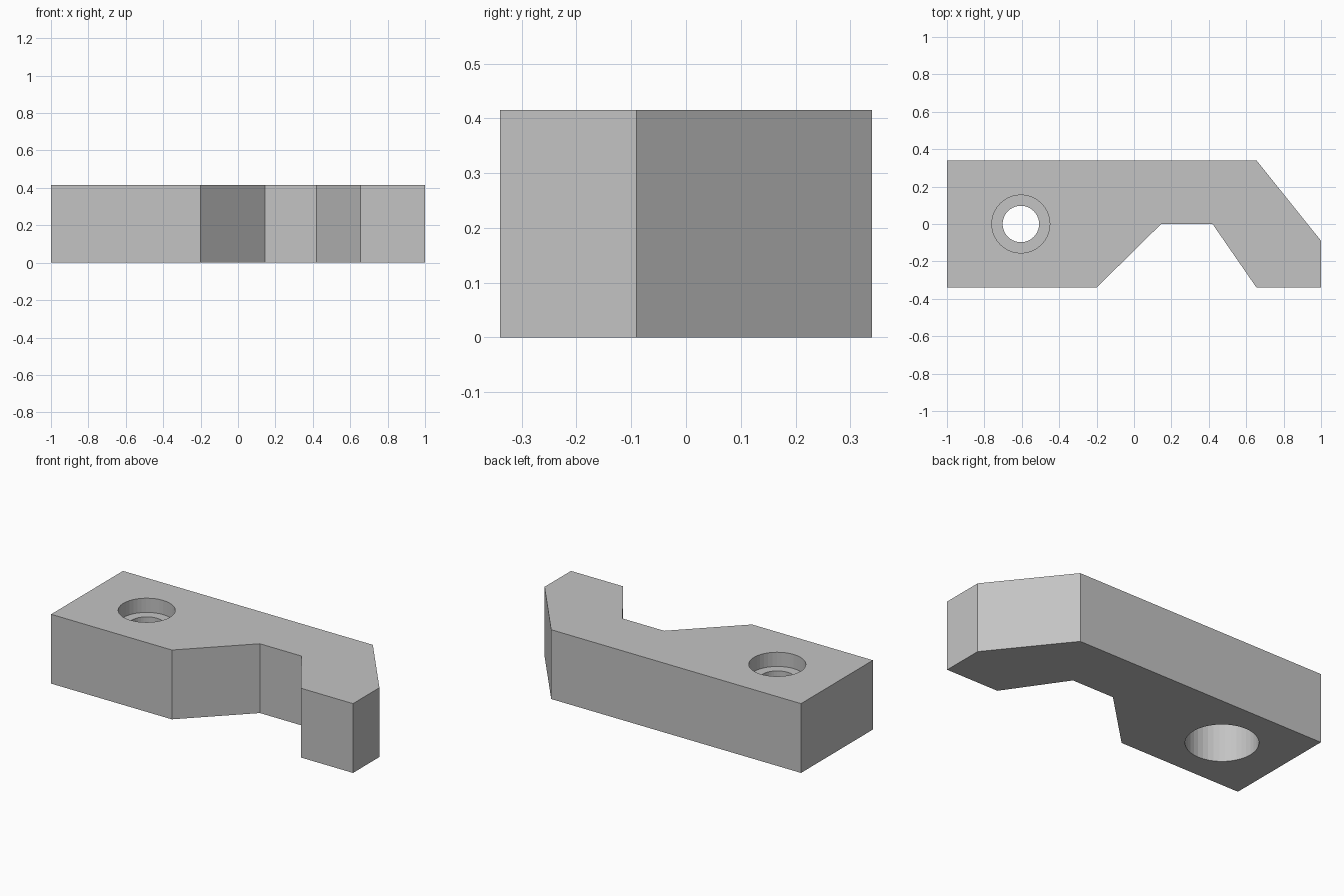
import bpy, bmesh
from math import cos, sin, tau

HEIGHT = 0.415
SIDES = 40
HOLE_X = -0.605

cube = bpy.data.objects.get("Cube")
if cube:
    bpy.data.objects.remove(cube, do_unlink=True)

grey = bpy.data.materials.new("light_grey")
grey.use_nodes = True
grey.diffuse_color = (0.55, 0.55, 0.55, 1)
grey.node_tree.nodes["Principled BSDF"].inputs["Base Color"].default_value = grey.diffuse_color


def make_object(name, bm):
    bmesh.ops.recalc_face_normals(bm, faces=bm.faces)
    mesh = bpy.data.meshes.new(name)
    bm.to_mesh(mesh)
    bm.free()
    mesh.materials.append(grey)
    obj = bpy.data.objects.new(name, mesh)
    bpy.context.collection.objects.link(obj)
    return obj


def extruded(name, outline, height):
    bm = bmesh.new()
    base = bm.faces.new([bm.verts.new((x, y, 0)) for x, y in outline])
    top = bmesh.ops.extrude_face_region(bm, geom=[base], use_keep_orig=True)["geom"]
    verts = [v for v in top if isinstance(v, bmesh.types.BMVert)]
    bmesh.ops.translate(bm, verts=verts, vec=(0, 0, height))
    return make_object(name, bm)


def turned(name, profile, x):
    # Solid of revolution from (radius, z) steps
    bm = bmesh.new()
    rings = [[bm.verts.new((x + r * cos(tau * i / SIDES), r * sin(tau * i / SIDES), z))
              for i in range(SIDES)] for r, z in profile]
    for a, b in zip(rings, rings[1:]):
        for i in range(SIDES):
            j = (i + 1) % SIDES
            bm.faces.new((a[i], a[j], b[j], b[i]))
    bm.faces.new(rings[0])
    bm.faces.new(rings[-1])
    return make_object(name, bm)


# Clamp body: bar with a notch in front and a chamfered hooked end
body = extruded("clamp_body", [
    (-1, -0.34), (-0.2, -0.34), (0.145, 0), (0.42, 0), (0.655, -0.34),
    (1, -0.34), (1, -0.09), (0.655, 0.34), (-1, 0.34)], HEIGHT)

# Stepped screw hole: wide pocket below, narrow bore, shallow recess on top
cutter = turned("hole_cutter", [
    (0.195, -0.1), (0.195, 0.25), (0.0975, 0.25),
    (0.0975, HEIGHT - 0.085), (0.155, HEIGHT - 0.085), (0.155, HEIGHT + 0.1)], HOLE_X)
cutter.hide_render = True

cut = body.modifiers.new("screw_hole", 'BOOLEAN')
cut.operation = 'DIFFERENCE'
cut.solver = 'EXACT'
cut.object = cutter
bpy.context.view_layer.objects.active = body
bpy.ops.object.modifier_apply(modifier=cut.name)
bpy.data.objects.remove(cutter, do_unlink=True)
